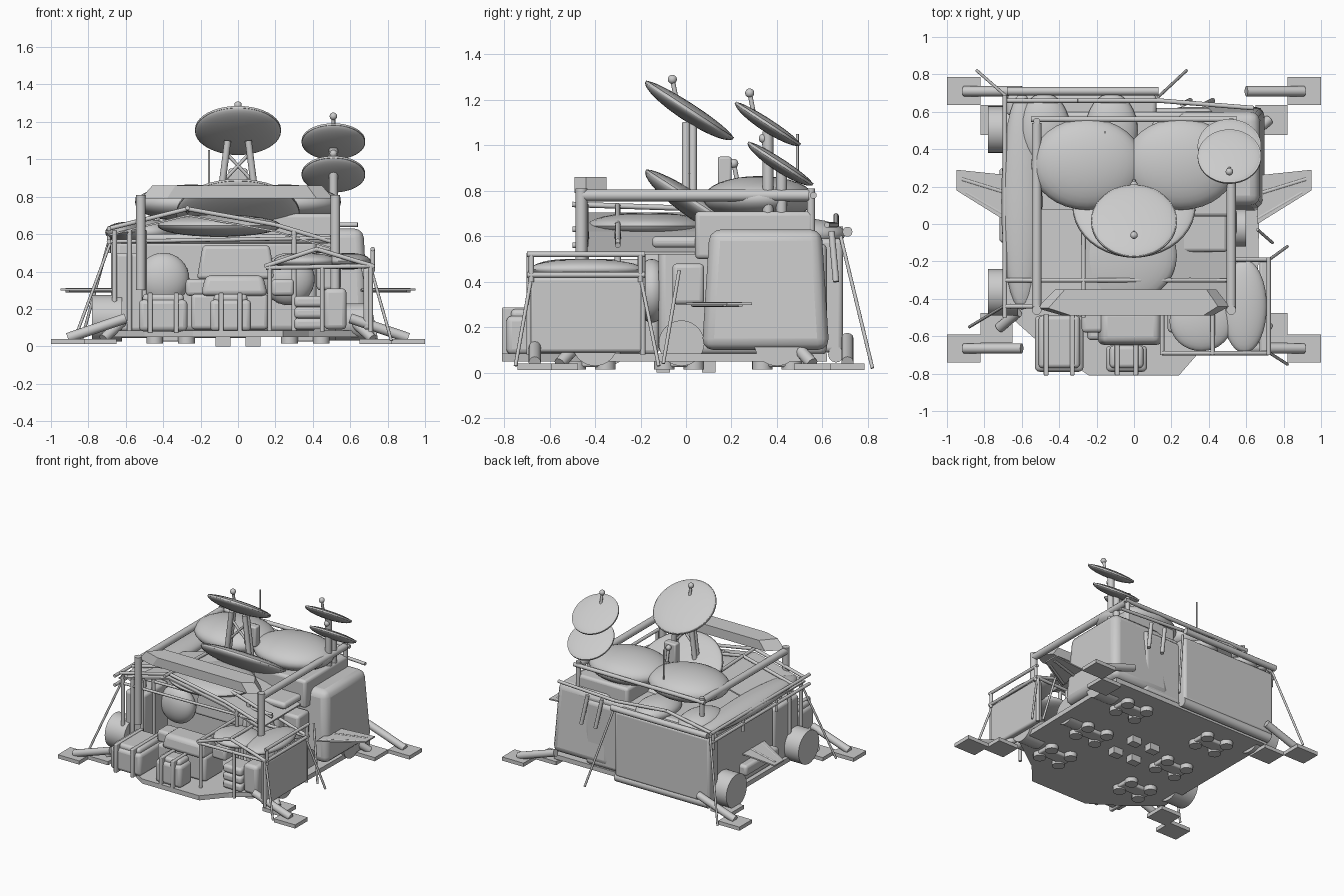
import bpy, bmesh, math
from mathutils import Vector, Matrix

cube = bpy.data.objects.get("Cube")
if cube:
    bpy.data.objects.remove(cube)

grey = bpy.data.materials.new("light grey")
grey.use_nodes = True
grey.diffuse_color = (0.6, 0.6, 0.6, 1)
grey.node_tree.nodes["Principled BSDF"].inputs["Base Color"].default_value = grey.diffuse_color


def finish(name, bm, bevel=0, smooth=True):
    mesh = bpy.data.meshes.new(name)
    bmesh.ops.recalc_face_normals(bm, faces=bm.faces)
    bm.to_mesh(mesh)
    bm.free()
    mesh.materials.append(grey)
    obj = bpy.data.objects.new(name, mesh)
    bpy.context.collection.objects.link(obj)
    if bevel:
        mod = obj.modifiers.new("rounded edges", "BEVEL")
        mod.width, mod.segments = bevel, 3
    if smooth:
        bpy.ops.object.select_all(action="DESELECT")
        obj.select_set(True)
        bpy.context.view_layer.objects.active = obj
        bpy.ops.object.shade_smooth_by_angle(angle=math.radians(40))


def box(name, xs, ys, zs, bevel=0, taper=1):
    """Box between pairs of limits; taper shrinks the top."""
    bm = bmesh.new()
    bmesh.ops.create_cube(bm, size=1)
    for v in bm.verts:
        k = taper if v.co.z > 0 else 1
        v.co = [sum(lim) / 2 + c * s * (lim[1] - lim[0])
                for c, s, lim in zip(v.co, (k, k, 1), (xs, ys, zs))]
    finish(name, bm, bevel, bevel > 0)


def rod(name, a, b, radius=0.012, sides=12):
    a, b = Vector(a), Vector(b)
    bm = bmesh.new()
    turn = (b - a).to_track_quat("Z", "Y").to_matrix().to_4x4()
    bmesh.ops.create_cone(bm, cap_ends=True, segments=sides, radius1=radius, radius2=radius,
                          depth=(b - a).length, matrix=Matrix.Translation((a + b) / 2) @ turn)
    finish(name, bm)


def path(name, points, radius=0.012):
    for a, b in zip(points, points[1:]):
        rod(name, a, b, radius)


def pillow(name, centre, size):
    bm = bmesh.new()
    bmesh.ops.create_uvsphere(bm, u_segments=32, v_segments=16, radius=1)
    for v in bm.verts:
        v.co = Vector(c + p * s for c, p, s in zip(centre, v.co, size))
    finish(name, bm)


def plate(name, outline, low, high, shrink=1):
    """Flat plate from an outline; shrink narrows the top across x."""
    bm = bmesh.new()
    face = bm.faces.new([bm.verts.new((x, y, low)) for x, y in outline])
    for v in bmesh.ops.extrude_face_region(bm, geom=[face])["geom"]:
        if isinstance(v, bmesh.types.BMVert):
            v.co.z = high
            v.co.x *= shrink
    finish(name, bm, 0, False)


def sheet(name, profile, y0, y1):
    """Thin folded cloth along an x-z profile."""
    bm = bmesh.new()
    rows = [[bm.verts.new((x, y, z + dz)) for y, dz in ((y0, 0), (y1, 0), (y1, -0.01), (y0, -0.01))]
            for x, z in profile]
    for a, b in zip(rows, rows[1:]):
        for i in range(4):
            j = (i + 1) % 4
            bm.faces.new((a[i], a[j], b[j], b[i]))
    bm.faces.new(rows[0])
    bm.faces.new(rows[-1])
    finish(name, bm, 0, False)


def dish(name, centre, radius, knob):
    """Shallow lens with a rim, tilted to the rear, with a feed knob."""
    tilt = Matrix.Translation(centre) @ Matrix.Rotation(math.radians(-33), 4, "X")
    bm = bmesh.new()
    bmesh.ops.create_uvsphere(bm, u_segments=40, v_segments=20, radius=radius)
    for v in bm.verts:
        v.co.z *= 0.22 if v.co.z < 0 else 0.13
    bmesh.ops.create_cone(bm, cap_ends=True, segments=40, radius1=radius, radius2=radius, depth=0.012)
    bm.transform(tilt)
    finish(name, bm)
    rod(name + "_feed", knob - Vector((0, -0.02, 0.1)), knob, 0.01)
    pillow(name + "_knob", knob, [0.02] * 3)


# Floor and main body
plate("floor_deck", [(-0.68, -0.48), (-0.5, -0.64), (-0.24, -0.81), (0.24, -0.81), (0.38, -0.65),
                     (0.66, -0.45), (0.68, 0.62), (-0.68, 0.62)], 0.05, 0.085)
box("main_body", (-0.66, 0.42), (-0.12, 0.62), (0.08, 0.57), 0.03)
box("rear_panel", (-0.68, 0.12), (0.58, 0.69), (0.09, 0.59), 0.02)
rod("rear_bumper", (-0.66, 0.66, 0.08), (0.12, 0.66, 0.08), 0.035)
box("side_tank", (0.2, 0.7), (0.07, 0.63), (0.1, 0.63), 0.05, 0.88)
box("upper_cabinet", (0.1, 0.54), (0.04, 0.56), (0.5, 0.71), 0.02)
box("side_sill", (-0.72, -0.62), (-0.1, 0.3), (0.16, 0.24), 0.02)
box("side_bracket", (0.42, 0.55), (-0.06, 0.08), (0.3, 0.48), 0.02)
for x in (0.3, 0.42):
    rod("rear_handle", (x, 0.66, 0.4), (x - 0.04, 0.64, 0.62), 0.014)

# Padded roof
for x in (-0.25, 0.25):
    pillow("roof_pillow", (x, 0.32, 0.765), (0.3, 0.245, 0.1))
pillow("left_roof_pillow", (-0.6, 0.12, 0.61), (0.11, 0.58, 0.055))
pillow("front_roof_pillow", (-0.1, -0.17, 0.645), (0.33, 0.27, 0.06))
for x in (-0.48, -0.12):
    pillow("rear_roof_pillow", (x, 0.5, 0.61), (0.14, 0.2, 0.07))
box("roof_slab", (-0.66, 0.5), (-0.15, 0.6), (0.55, 0.6), 0.02)
gable = [(-0.69, 0.63), (-0.27, 0.735), (0.2, 0.65), (0.5, 0.56)]
sheet("canopy_sheet", [(x, z - 0.03) for x, z in gable], -0.45, 0.08)
plate("front_roof_beam", [(-0.52, -0.45), (-0.38, -0.49), (0.42, -0.49), (0.51, -0.44),
                          (0.44, -0.35), (-0.42, -0.35)], 0.79, 0.86, 0.88)

# Tube frame around the roof
for x in (-0.52, 0.52):
    rod("frame_side_tube", (x, -0.46, 0.78), (x, 0.54, 0.78), 0.026)
    rod("frame_front_post", (x, -0.46, 0.3), (x, -0.46, 0.81), 0.026)
    rod("frame_rear_post", (x, 0.55, 0.5), (x, 0.55, 0.81), 0.018)
rod("frame_rear_tube", (-0.55, 0.56, 0.78), (0.55, 0.56, 0.78), 0.015)
for y in (-0.44, -0.3):
    path("canopy_gable", [(x, y, z) for x, z in gable])
    rod("canopy_tie", (-0.69, y, 0.56), (0.5, y, 0.58), 0.01)
    for x in (-0.66, -0.58, -0.5, 0.3):
        rod("canopy_post", (x, y, 0.07), (x, y, 0.62), 0.014)
for x, z in ((-0.69, 0.63), (-0.69, 0.56)):
    rod("left_rail", (x, -0.5, z), (x, 0.69, z))
for y in (-0.1, 0.3, 0.66):
    rod("left_rail_post", (-0.69, y, 0.5), (-0.69, y, 0.63), 0.01)
rod("canopy_ridge", (-0.27, -0.5, 0.74), (-0.27, 0.1, 0.72))
rod("rear_rail", (-0.68, 0.71, 0.62), (0.13, 0.71, 0.62), 0.022)
path("rear_gable", [(-0.68, 0.66, 0.62), (-0.3, 0.66, 0.69), (0.13, 0.66, 0.65), (0.64, 0.62, 0.65)])

# Dishes on their masts
dish("main_dish", Vector((0, 0.015, 1.155)), 0.23, Vector((0, -0.06, 1.29)))
dish("roof_dish", Vector((0, 0.1, 0.71)), 0.33, Vector((0, 0.21, 0.92)))
dish("upper_side_dish", Vector((0.51, 0.36, 1.095)), 0.17, Vector((0.51, 0.28, 1.23)))
dish("lower_side_dish", Vector((0.51, 0.415, 0.92)), 0.17, Vector((0.51, 0.34, 1.03)))
for side in (-1, 1):
    for y in (0, 0.03):
        rod("main_mast_leg", (side * 0.1, y, 0.75), (side * 0.055, y, 1.1), 0.018)
    rod("main_mast_brace", (side * 0.09, 0.015, 0.87), (-side * 0.06, 0.015, 1.03), 0.009)
box("mast_block", (-0.05, 0.05), (0.14, 0.2), (0.8, 0.95), 0.01)
for y, top in ((0.36, 1.06), (0.42, 0.9)):
    rod("side_mast", (0.51, y, 0.55), (0.51, y, top), 0.024)
rod("whip_antenna", (-0.155, 0.49, 0.75), (-0.155, 0.49, 1.05), 0.006)

# Side shelter with its frame
box("shelter_wall", (0.67, 0.72), (-0.69, -0.19), (0.09, 0.42), 0.015)
pillow("shelter_roof_pillow", (0.59, -0.44, 0.455), (0.12, 0.25, 0.045))
pillow("shelter_roof_pillow", (0.36, -0.52, 0.455), (0.17, 0.16, 0.045))
for y in (-0.69, -0.19):
    path("shelter_gable", [(0.15, y, 0.43), (0.42, y, 0.52), (0.72, y, 0.43), (0.15, y, 0.42)])
    for x in (0.17, 0.45, 0.71):
        rod("shelter_post", (x, y, 0.08), (x, y, 0.43), 0.012)
for x, z in ((0.15, 0.43), (0.42, 0.52), (0.72, 0.43), (0.72, 0.52)):
    rod("shelter_rail", (x, -0.7, z), (x, -0.18, z))
for y in (-0.68, -0.2):
    rod("shelter_end_post", (0.72, y, 0.4), (0.72, y, 0.52))
box("shelter_crate", (0.46, 0.58), (-0.6, -0.4), (0.09, 0.31), 0.025)
for z in (0.12, 0.18, 0.24):
    box("shelter_bag", (0.3, 0.46), (-0.62, -0.46), (z - 0.03, z + 0.03), 0.02)

# Front cargo packs with straps
for x0, x1, y0 in ((-0.53, -0.27, -0.49), (-0.15, 0.07, -0.65)):
    box("cargo_pack", (x0, x1), (-0.79, y0), (0.08, 0.25), 0.025)
    box("cargo_lid", (x0 + 0.02, x1 - 0.02), (-0.77, y0), (0.23, 0.28), 0.02)
    for x in (x0 + 0.06, x1 - 0.06):
        box("cargo_strap", (x - 0.013, x + 0.013), (-0.81, y0 + 0.01), (0.07, 0.287), 0.006)

# Crew console and interior gear
box("console_base", (-0.25, 0.16), (-0.62, -0.4), (0.09, 0.28), 0.02)
box("console_top", (-0.2, 0.16), (-0.65, -0.45), (0.27, 0.38), 0.03, 0.85)
box("console_screen", (-0.22, 0.2), (-0.22, -0.1), (0.36, 0.54), 0.02, 0.85)
for x in (-0.22, 0.24):
    box("console_pod", (x - 0.06, x + 0.06), (-0.58, -0.45), (0.27, 0.36), 0.02)
for x in (-0.4, 0.27):
    pillow("storage_bag", (x, -0.15, 0.36), (0.14, 0.08, 0.14))
box("left_locker", (-0.66, -0.5), (-0.42, -0.12), (0.08, 0.5), 0.02)

# Landing legs, foot pads, side fins and drums
for sx in (-1, 1):
    for y in (-0.665, 0.71):
        box("outer_foot_pad", sorted((sx * 0.82, sx)), (y - 0.075, y + 0.075), (0.012, 0.04))
        rod("outer_leg", (sx * 0.91, y, 0.045), (sx * 0.6, y, 0.15), 0.027)
        inner = math.copysign(0.555, y)
        box("inner_foot_pad", sorted((sx * 0.65, sx * 0.82)), (inner - 0.08, inner + 0.08), (0.012, 0.04))
        rod("inner_leg", (sx * 0.72, inner, 0.04), (sx * 0.62, inner * 0.85, 0.13), 0.027)
    plate("side_fin", [(sx * 0.66, 0.26), (sx * 0.95, 0.29), (sx * 0.95, 0.18), (sx * 0.66, 0.0)], 0.298, 0.308)
    rod("fin_rib", (sx * 0.66, 0.16, 0.3), (sx * 0.92, 0.24, 0.3), 0.012)
    rod("fin_rib", (sx * 0.66, 0.03, 0.3), (sx * 0.9, 0.17, 0.3), 0.01)
for y in (-0.365, 0.505):
    rod("side_drum", (-0.78, y, 0.15), (-0.62, y, 0.15), 0.125, 32)
for x, y in ((0.52, -0.02), (0.6, -0.4), (0.6, 0.4)):
    rod("right_drum", (x - 0.08, y, 0.13), (x + 0.08, y, 0.13), 0.1, 32)

# Guy poles
for foot, top in (((-0.84, 0.82, 0.02), (-0.68, 0.68, 0.6)), ((0.28, 0.82, 0.02), (0.13, 0.68, 0.6)),
                  ((-0.88, -0.55, 0.02), (-0.68, -0.43, 0.56)), ((0.82, -0.12, 0.03), (0.71, -0.2, 0.42)),
                  ((0.82, -0.75, 0.03), (0.71, -0.68, 0.42)), ((0.74, -0.1, 0.04), (0.66, -0.03, 0.45))):
    rod("guy_pole", foot, top, 0.008)

# Thruster clusters and skids underneath
for x in (-0.36, 0.36):
    for y in (-0.42, -0.03, 0.4):
        box("thruster_mount", (x - 0.12, x + 0.12), (y - 0.05, y + 0.05), (0.025, 0.06), 0.01)
        for dx in (-0.085, 0.085):
            for dy in (-0.065, 0.065):
                rod("thruster", (x + dx, y + dy, 0.015), (x + dx, y + dy, 0.06), 0.045, 16)
for x in (-0.08, 0.08):
    for y in (-0.1, 0.1):
        box("belly_skid", (x - 0.04, x + 0.04), (y - 0.03, y + 0.03), (0.0, 0.06))
